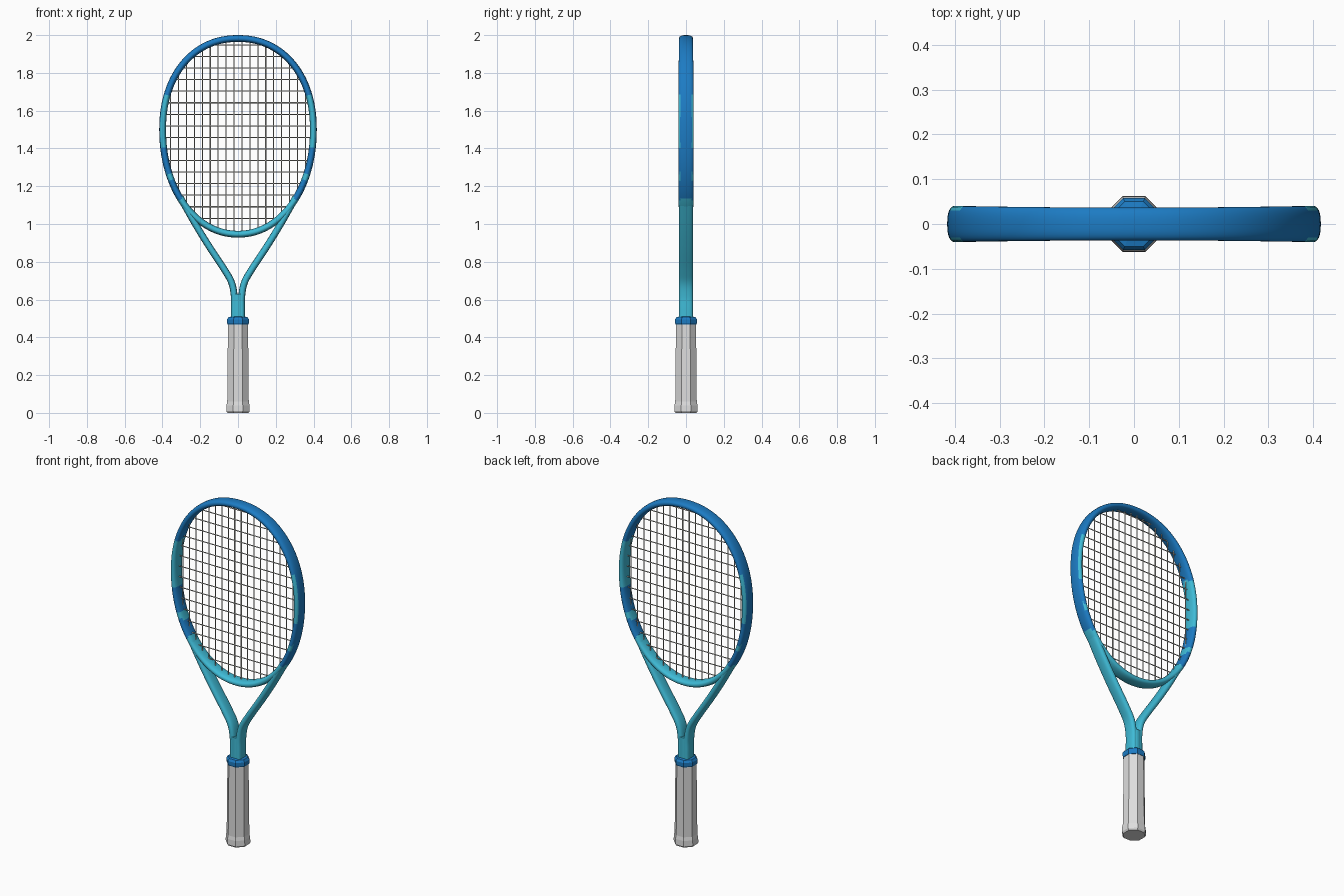
import bpy, bmesh, math
from mathutils import Vector

cube = bpy.data.objects.get("Cube")
if cube:
    bpy.data.objects.remove(cube)


def material(name, rgb):
    m = bpy.data.materials.new(name)
    m.use_nodes = True
    m.diffuse_color = (*rgb, 1)
    m.node_tree.nodes["Principled BSDF"].inputs["Base Color"].default_value = (*rgb, 1)
    return m


BLUE = material("frame blue", (0.012, 0.2, 0.55))
TEAL = material("frame teal", (0.05, 0.5, 0.68))
GRIP = material("grip light grey", (0.73, 0.73, 0.73))
STRING = material("string off-white", (0.62, 0.62, 0.58))


def finish(name, bm, mats, smooth=True, rule=None):
    """Turn a bmesh into an object, picking material slots by an optional rule."""
    bmesh.ops.recalc_face_normals(bm, faces=bm.faces)
    for f in bm.faces:
        f.smooth = smooth
        if rule:
            f.material_index = rule(f)
    me = bpy.data.meshes.new(name)
    bm.to_mesh(me)
    bm.free()
    if smooth:
        me.set_sharp_from_angle(angle=math.radians(60))
    for m in mats:
        me.materials.append(m)
    ob = bpy.data.objects.new(name, me)
    bpy.context.collection.objects.link(ob)


def skin(bm, rings, closed=False):
    """Bridge consecutive vertex rings, capping the ends of an open run."""
    n = len(rings[0])
    for i in range(len(rings) if closed else len(rings) - 1):
        a, b = rings[i], rings[(i + 1) % len(rings)]
        for k in range(n):
            j = (k + 1) % n
            bm.faces.new((a[k], a[j], b[j], b[k]))
    if not closed:
        bm.faces.new(rings[0])
        bm.faces.new(rings[-1])


def rounded(value, power):
    """Signed power, for rounded-box and superellipse outlines."""
    return math.copysign(abs(value) ** power, value)


def sweep(bm, path, width, depth, sides, power=1.0, closed=False):
    """Sweep a rounded section along a path; depth(point) is its half size in y."""
    rings, n = [], len(path)
    for i, p in enumerate(path):
        nxt = path[(i + 1) % n] if closed else path[min(i + 1, n - 1)]
        prv = path[i - 1] if closed else path[max(i - 1, 0)]
        across = (nxt - prv).cross(Vector((0, 1, 0))).normalized()
        ring = []
        for k in range(sides):
            a = 2 * math.pi * k / sides
            u = rounded(math.cos(a), power) * width
            v = rounded(math.sin(a), power) * depth(p)
            ring.append(bm.verts.new(p + across * u + Vector((0, v, 0))))
        rings.append(ring)
    skin(bm, rings, closed)


def spline(points, steps=8):
    """Catmull-Rom curve through the points."""
    pts = [points[0], *points, points[-1]]
    out = []
    for a, b, c, d in zip(pts, pts[1:], pts[2:], pts[3:]):
        for k in range(steps):
            t = k / steps
            out.append(0.5 * (2 * b + (c - a) * t + (2 * a - 5 * b + 4 * c - d) * t ** 2
                              + (3 * b - a - 3 * c + d) * t ** 3))
    return out + [points[-1]]


# Head hoop: full rounded top, longer lower half, deepest at the sides
MID, HALF = 1.5, 0.399
UP, DOWN = (0.482, 0.93), (0.554, 0.97)  # height and roundness of each half


def hoop_point(a):
    s = math.sin(a)
    height, power = UP if s > 0 else DOWN
    return Vector((HALF * rounded(math.cos(a), power), 0, MID + height * rounded(s, power)))


def reach(fraction, power):
    """Remaining half extent of the hoop, at a fraction of the other axis."""
    return (1 - abs(fraction) ** (2 / power)) ** (power / 2)


def hoop_depth(p):
    return 0.0365 + 0.004 * (p.x / HALF) ** 2


def hoop_colour(f):
    # Teal bands wrap the inside, front and back; the outer strip stays blue
    c = f.calc_center_median()
    outward = Vector((c.x / HALF ** 2, 0, (c.z - MID) / DOWN[0] ** 2))
    if c.z < 1.13:
        return 1
    banded = 1.4 < c.z < 1.685 or 1.23 < c.z < 1.27
    return int(banded and (f.normal.dot(outward) < 0 or abs(c.y) > 0.028))


bm = bmesh.new()
loop = [hoop_point(2 * math.pi * i / 192) for i in range(192)]
sweep(bm, loop, 0.018, hoop_depth, 32, 0.82, closed=True)
finish("head_hoop", bm, [BLUE, TEAL], rule=hoop_colour)

# Throat arms, mirrored left and right
ARM = [(0.305, 1.14), (0.226, 1.0), (0.152, 0.88), (0.073, 0.76),
       (0.034, 0.69), (0.02, 0.62), (0.019, 0.55), (0.019, 0.49)]
for side, sign in (("left", 1), ("right", -1)):
    bm = bmesh.new()
    path = spline([Vector((sign * x, 0, z)) for x, z in ARM])
    sweep(bm, path, 0.018, lambda p: 0.0365, 20, 0.75)
    finish(f"throat_arm_{side}", bm, [TEAL])

# Flat filler closing the groove between the arms
bm = bmesh.new()
sweep(bm, [Vector((0, 0, z)) for z in (0.48, 0.63)], 0.019, lambda p: 0.0363, 16, 0.2)
finish("shaft", bm, [TEAL])


# Eight-sided handle parts from (height, flat radius) profiles
def octagon(name, profile, mat):
    bm = bmesh.new()
    rings = []
    for z, flat in profile:
        r = flat / math.cos(math.pi / 8)
        angles = [math.pi * (k + 0.5) / 4 for k in range(8)]
        rings.append([bm.verts.new((r * math.cos(a), r * math.sin(a), z)) for a in angles])
    skin(bm, rings)
    finish(name, bm, [mat], smooth=False)


octagon("grip", [(0, 0.056), (0.01, 0.062), (0.04, 0.061), (0.06, 0.057), (0.475, 0.053)], GRIP)
octagon("grip_collar", [(0.468, 0.055), (0.475, 0.058), (0.495, 0.058), (0.507, 0.05), (0.51, 0.036)], BLUE)

# String bed: straight mains and crosses ending inside the hoop
R = 0.0028
bm = bmesh.new()
for i in range(18):
    x = 0.042 * (i - 8.5)
    low = MID - DOWN[0] * reach(x / HALF, DOWN[1])
    high = MID + UP[0] * reach(x / HALF, UP[1])
    sweep(bm, [Vector((x, 0, low)), Vector((x, 0, high))], R, lambda p: R, 8)
finish("main_strings", bm, [STRING])

bm = bmesh.new()
for j in range(16):
    z = 1.03 + 0.0612 * j
    height, power = UP if z > MID else DOWN
    end = HALF * reach((z - MID) / height, power)
    sweep(bm, [Vector((-end, 0, z)), Vector((end, 0, z))], R, lambda p: R, 8)
finish("cross_strings", bm, [STRING])
